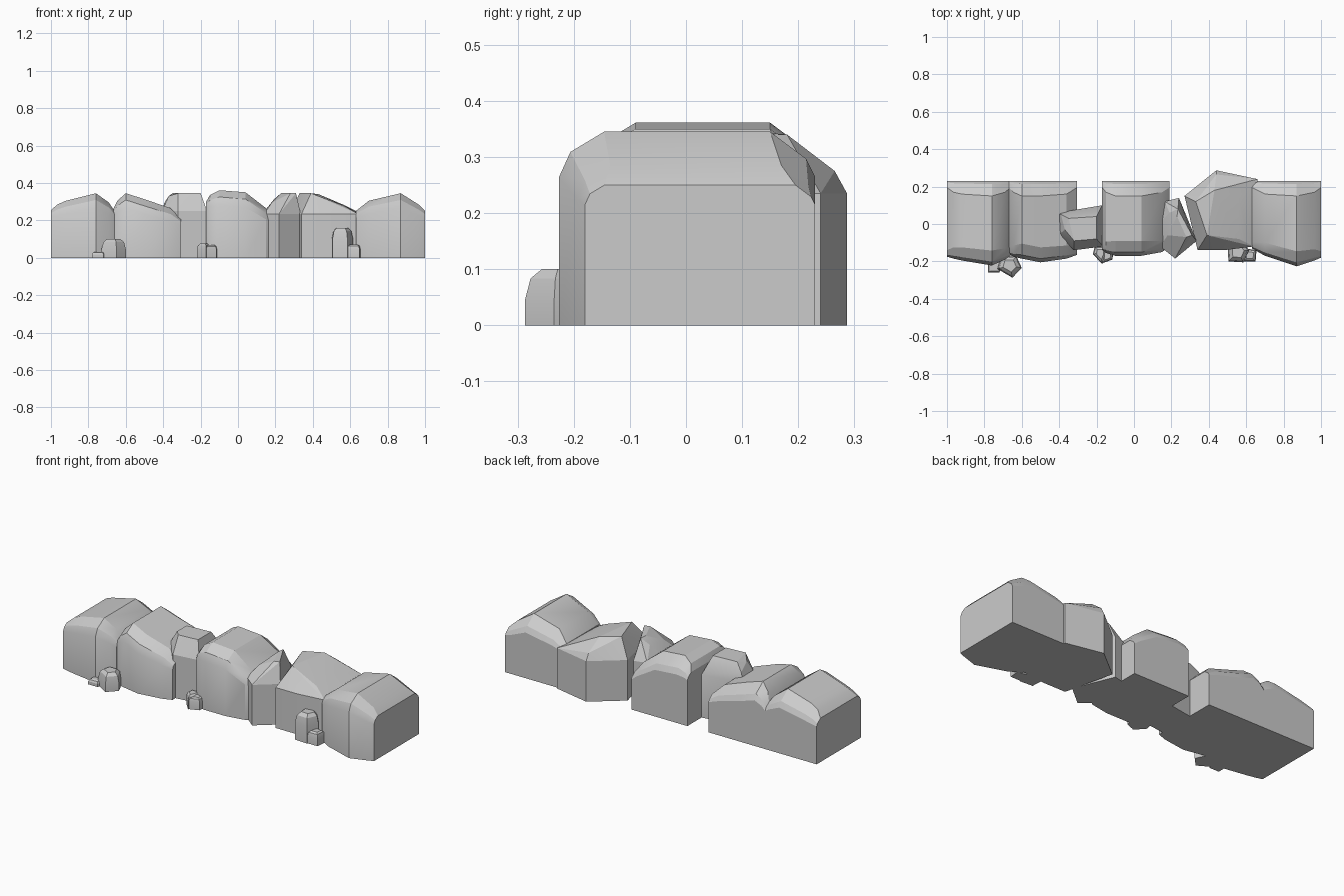
import bpy, bmesh, math

if "Cube" in bpy.data.objects:
    bpy.data.objects.remove(bpy.data.objects["Cube"])


def finish(name, bm, angle):
    bmesh.ops.recalc_face_normals(bm, faces=bm.faces)
    me = bpy.data.meshes.new(name)
    bm.to_mesh(me)
    bm.free()
    ob = bpy.data.objects.new(name, me)
    bpy.context.collection.objects.link(ob)
    bpy.ops.object.select_all(action='DESELECT')
    ob.select_set(True)
    bpy.context.view_layer.objects.active = ob
    bpy.ops.object.shade_smooth_by_angle(angle=math.radians(angle))


def block(name, stations, back=0.23):
    """Loft chamfered sections along x; station = x, front y, top z, chamfer."""
    bm = bmesh.new()
    rings = []
    for x, yf, z, d in stations:
        section = [(yf, 0), (yf, z - d), (yf + .25 * d, z - .45 * d), (yf + d, z),
                   (back - d, z), (back - .2 * d, z - .6 * d), (back, z - d), (back, 0)]
        rings.append([bm.verts.new((x, y, h)) for y, h in section])
    for a, b in zip(rings, rings[1:]):
        for i in range(len(a)):
            j = (i + 1) % len(a)
            bm.faces.new((a[i], a[j], b[j], b[i]))
    bm.faces.new(rings[0])
    bm.faces.new(rings[-1])
    finish(name, bm, 25)


def boulder(name, base, shoulder, top):
    """Convex rock: upright walls on a footprint, then facets to the top points."""
    bm = bmesh.new()
    for x, y in base:
        bm.verts.new((x, y, 0))
        bm.verts.new((x, y, shoulder))
    for p in top:
        bm.verts.new(p)
    res = bmesh.ops.convex_hull(bm, input=bm.verts)
    loose = {v for v in bm.verts if not v.link_faces}
    bmesh.ops.delete(bm, geom=list(loose), context='VERTS')
    bmesh.ops.dissolve_limit(bm, angle_limit=math.radians(3), verts=bm.verts, edges=bm.edges)
    finish(name, bm, 15)


def pebble(name, base, shoulder, height):
    cx = sum(p[0] for p in base) / len(base)
    cy = sum(p[1] for p in base) / len(base)
    shrink = lambda k, z: [(cx + (x - cx) * k, cy + (y - cy) * k, z) for x, y in base]
    boulder(name, base, shoulder, shrink(.85, shoulder + (height - shoulder) * .7) + shrink(.55, height))


# Large wall stones
block("left_end_stone", [(-1, -.175, .255, .035), (-.965, -.185, .285, .06), (-.92, -.195, .305, .07),
                         (-.76, -.222, .345, .08), (-.69, -.19, .295, .06), (-.66, -.17, .25, .035)])
block("left_stone", [(-.67, -.16, .255, .035), (-.645, -.175, .305, .06), (-.60, -.185, .345, .08),
                     (-.50, -.205, .313, .08), (-.36, -.185, .265, .07), (-.305, -.165, .21, .035)])
block("middle_stone", [(-.17, -.14, .30, .035), (-.15, -.155, .335, .06), (-.10, -.17, .361, .08),
                       (.04, -.17, .35, .08), (.15, -.15, .265, .06), (.19, -.12, .21, .035)])
block("right_end_stone", [(.63, -.13, .25, .035), (.70, -.17, .305, .07), (.87, -.226, .345, .08),
                          (.965, -.195, .285, .06), (1, -.18, .25, .035)])

# Turned boulders between the large stones
boulder("left_gap_boulder",
        [(-.41, .06), (-.17, .10), (-.165, -.12), (-.32, -.14), (-.405, -.06)], .25,
        [(-.39, .05, .30), (-.35, .03, .345), (-.20, .04, .345), (-.20, -.08, .345),
         (-.32, -.09, .345), (-.37, -.03, .33)])
boulder("right_gap_boulder",
        [(.14, -.12), (.13, 0), (.165, .12), (.24, .14), (.335, -.09), (.22, -.185)], .235,
        [(.235, .08, .345), (.31, -.06, .345), (.28, -.07, .345), (.23, .04, .345),
         (.18, -.06, .295), (.19, .06, .31)])
boulder("right_boulder",
        [(.27, .15), (.44, .287), (.66, .24), (.64, -.12), (.48, -.14), (.34, -.14)], .235,
        [(.33, .12, .345), (.39, -.06, .345), (.43, .18, .34), (.56, .14, .285),
         (.56, -.08, .28), (.62, .10, .255), (.62, -.08, .25), (.44, .265, .275)])

# Small stones along the front foot
pebble("left_pebble", [(-.73, -.24), (-.65, -.287), (-.60, -.235), (-.63, -.17), (-.71, -.17)], .045, .10)
pebble("left_chip", [(-.78, -.26), (-.72, -.26), (-.70, -.20), (-.78, -.19)], .018, .032)
pebble("middle_pebble", [(-.22, -.16), (-.17, -.215), (-.15, -.17), (-.15, -.12), (-.21, -.12)], .045, .075)
pebble("middle_chip", [(-.17, -.21), (-.115, -.19), (-.11, -.14), (-.17, -.14)], .045, .068)
pebble("right_pebble", [(.505, -.20), (.585, -.205), (.615, -.14), (.58, -.09), (.50, -.10)], .10, .16)
pebble("right_chip", [(.585, -.20), (.65, -.20), (.655, -.14), (.59, -.13)], .045, .072)
